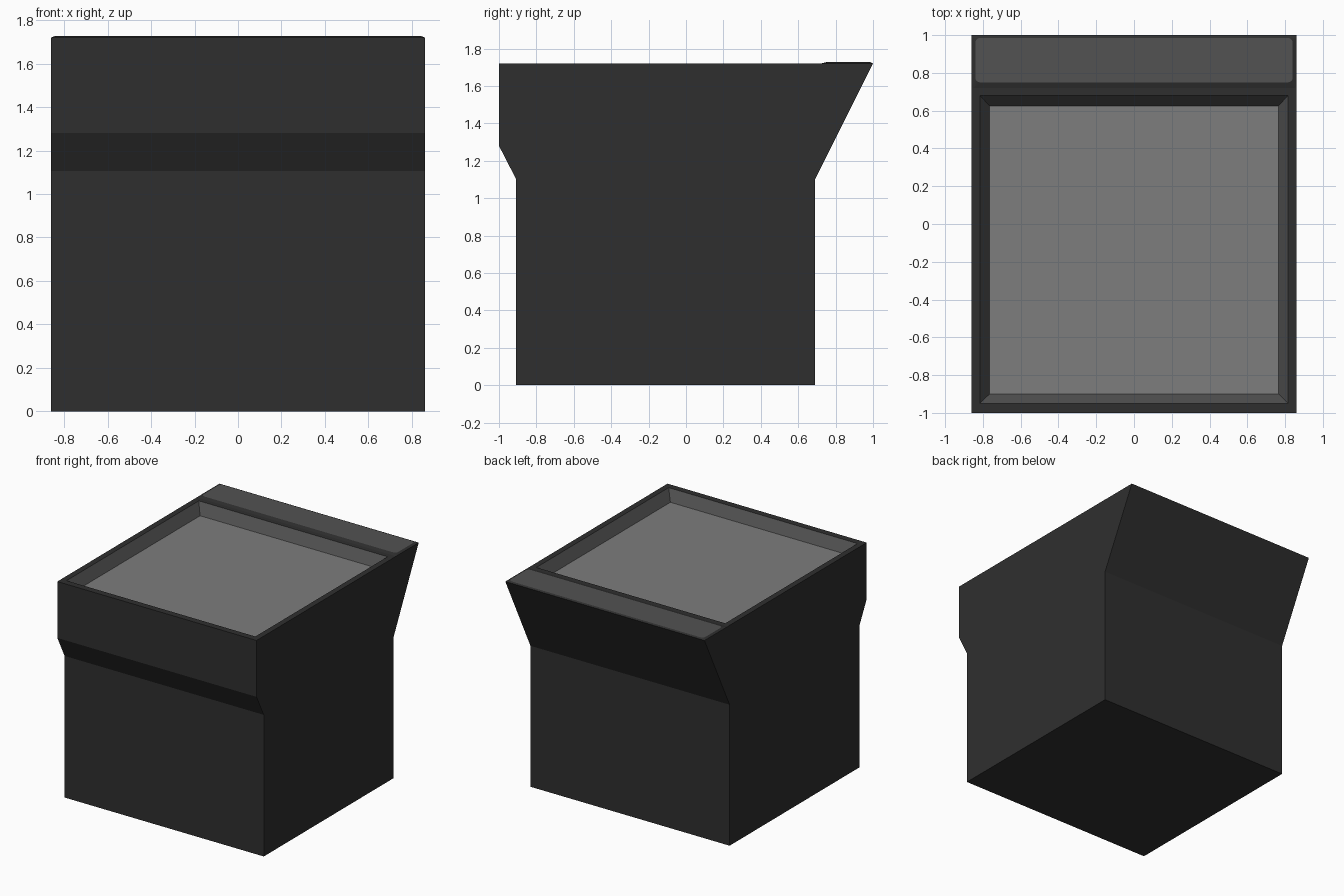
import bpy, bmesh, math

if "Cube" in bpy.data.objects:
    bpy.data.objects.remove(bpy.data.objects["Cube"])


def material(name, v):
    m = bpy.data.materials.new(name)
    m.diffuse_color = (v, v, v, 1)
    m.use_nodes = True
    m.node_tree.nodes["Principled BSDF"].inputs["Base Color"].default_value = m.diffuse_color
    return m


body_mat = material("charcoal", 0.028)
trim_mat = material("dark_grey", 0.085)
panel_mat = material("mid_grey", 0.205)


def finish(bm, name, mats):
    me = bpy.data.meshes.new(name)
    bm.to_mesh(me)
    bm.free()
    for m in mats:
        me.materials.append(m)
    ob = bpy.data.objects.new(name, me)
    bpy.context.collection.objects.link(ob)
    return ob


def inset_to(bm, face, x, y0, y1, z):
    """Inset a rectangular face and place its corners; return the side faces."""
    cy = face.calc_center_median().y
    sides = bmesh.ops.inset_region(bm, faces=[face], thickness=0.02)["faces"]
    for v in face.verts:
        v.co = (math.copysign(x, v.co.x), y0 if v.co.y < cy else y1, z)
    return sides


# Cabinet: side profile extruded across x, with a recessed top
W, H = 0.86, 1.72
profile = [(-0.91, 0), (0.69, 0), (0.69, 1.10), (1, H),
           (-1, H), (-1, 1.28), (-0.91, 1.105)]
bm = bmesh.new()
f = bm.faces.new([bm.verts.new((-W, y, z)) for y, z in profile])
ext = bmesh.ops.extrude_face_region(bm, geom=[f])["geom"]
bmesh.ops.translate(bm, vec=(2 * W, 0, 0),
                    verts=[g for g in ext if isinstance(g, bmesh.types.BMVert)])
bmesh.ops.recalc_face_normals(bm, faces=bm.faces)
top = next(f for f in bm.faces if f.normal.z > 0.9)
inset_to(bm, top, 0.815, -0.95, 0.68, H)
walls = inset_to(bm, top, 0.765, -0.90, 0.625, 1.638)
for f in walls:
    f.material_index = 1
top.material_index = 2
finish(bm, "cabinet", [body_mat, trim_mat, panel_mat])


# Rear strip: thin tapered plate with rounded corners
def rounded_rect(bm, hx, y0, y1, r, z):
    ring = []
    for i, (cx, cy) in enumerate([(hx - r, y1 - r), (r - hx, y1 - r),
                                  (r - hx, y0 + r), (hx - r, y0 + r)]):
        for k in range(5):
            a = math.pi / 2 * (i + k / 4)
            ring.append(bm.verts.new((cx + r * math.cos(a), cy + r * math.sin(a), z)))
    return ring


bm = bmesh.new()
low = rounded_rect(bm, W, 0.72, 1.0, 0.012, H)
high = rounded_rect(bm, 0.84, 0.75, 0.985, 0.025, H + 0.007)
n = len(low)
for i in range(n):
    j = (i + 1) % n
    bm.faces.new((low[i], low[j], high[j], high[i]))
bm.faces.new(high).material_index = 1
finish(bm, "rear_strip", [body_mat, trim_mat])
